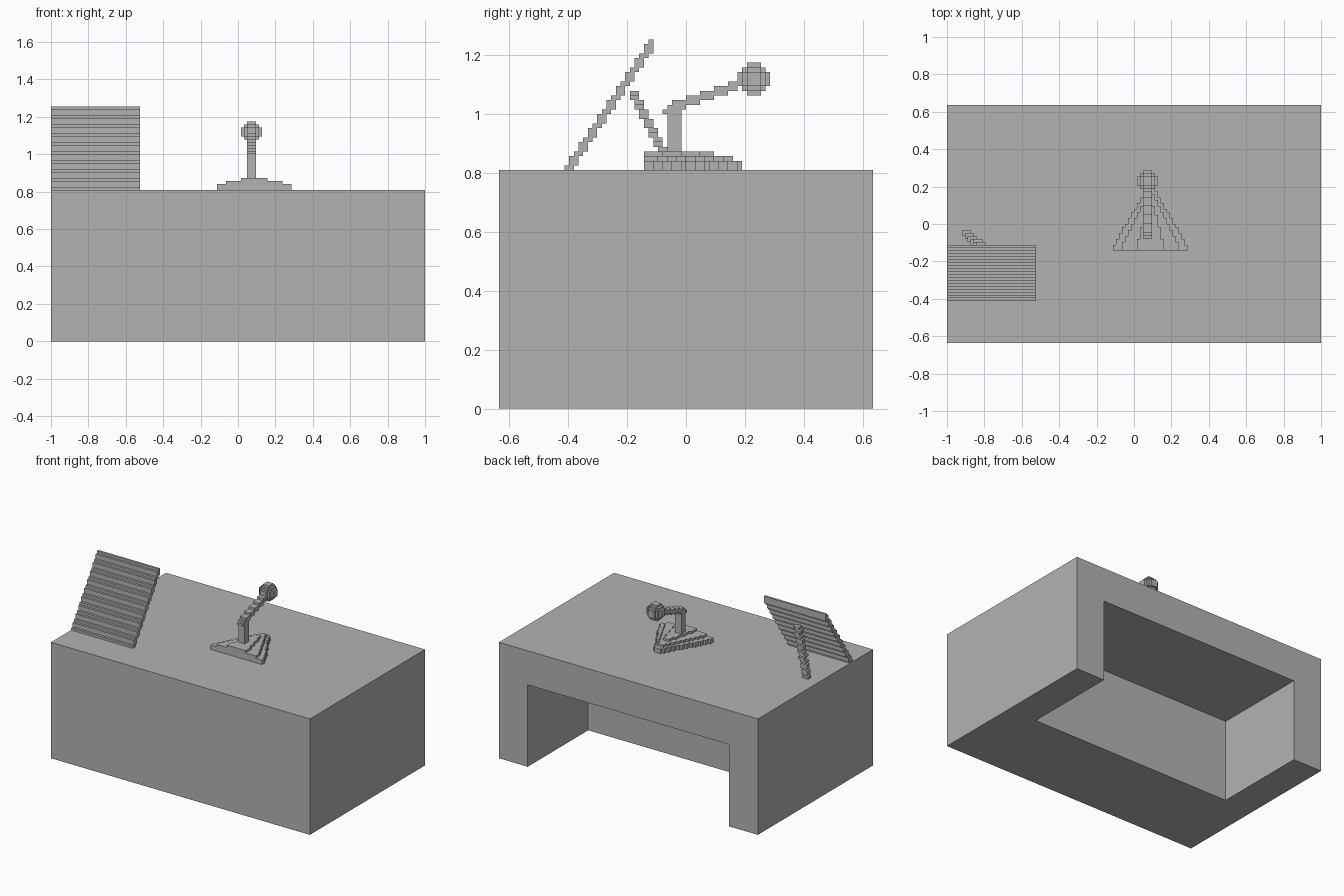
import bpy, bmesh
from mathutils import Vector

if "Cube" in bpy.data.objects:
    bpy.data.objects.remove(bpy.data.objects["Cube"], do_unlink=True)

V = 2 / 126                     # edge of one small block
NX, NY, NZ = 126, 80, 51        # desk size in blocks
ORIGIN = Vector((-1, -NY * V / 2, 0))

grey = bpy.data.materials.new("plain_grey")
grey.use_nodes = True
grey.diffuse_color = (0.45, 0.45, 0.45, 1)
grey.node_tree.nodes["Principled BSDF"].inputs["Base Color"].default_value = grey.diffuse_color


def finish(name, bm):
    mesh = bpy.data.meshes.new(name)
    bm.to_mesh(mesh)
    bm.free()
    mesh.materials.append(grey)
    obj = bpy.data.objects.new(name, mesh)
    bpy.context.collection.objects.link(obj)
    return obj


def box(name, lo, hi):
    """Box between two block-grid corners."""
    bm = bmesh.new()
    bmesh.ops.create_cube(bm, size=1)
    lo, hi = Vector(lo), Vector(hi)
    for v in bm.verts:
        t = v.co + Vector((0.5, 0.5, 0.5))
        v.co = ORIGIN + V * Vector([a + (b - a) * s for a, b, s in zip(lo, hi, t)])
    return finish(name, bm)


def blocks(name, cells):
    """Outer skin of a set of blocks; layer 0 rests on the desk top."""
    cells = set(cells)
    bm = bmesh.new()
    corners = {}

    def corner(p):
        if p not in corners:
            corners[p] = bm.verts.new(ORIGIN + V * Vector((p[0], p[1], p[2] + NZ)))
        return corners[p]

    for c in cells:
        for axis in range(3):
            u, w = (axis + 1) % 3, (axis + 2) % 3
            for side in (0, 1):
                n = list(c)
                n[axis] += 2 * side - 1
                if tuple(n) in cells:
                    continue
                ring = []
                for du, dw in ((0, 0), (1, 0), (1, 1), (0, 1)):
                    p = list(c)
                    p[axis] += side
                    p[u] += du
                    p[w] += dw
                    ring.append(corner(tuple(p)))
                bm.faces.new(ring if side else ring[::-1])
    return finish(name, bm)


# Desk with a knee space open at the back and below
desk = box("desk", (0, 0, 0), (NX, NY, NZ))
cutter = box("knee_space_cutter", (14, 38, -5), (NX - 14, NY + 5, NZ - 15))
cutter.hide_render = True
cut = desk.modifiers.new("knee_space", 'BOOLEAN')
cut.operation = 'DIFFERENCE'
cut.solver = 'EXACT'
cut.object = cutter
bpy.context.view_layer.objects.active = desk
bpy.ops.object.modifier_apply(modifier=cut.name)
bpy.data.objects.remove(cutter, do_unlink=True)

# Leaning panel, stepped backwards as it rises
panel = []
for k in range(28):
    y = 14 + round(k * 18 / 27)
    panel += [(x, j, k) for x in range(30) for j in (y, min(y + 1, 32))]
blocks("panel", panel)

# Slanted strut behind the panel
strut = []
for k in range(17):
    x, y = 5 + round(k * 0.62), 36 - round(k * 0.53)
    strut += [(x + i, y + j, k) for i in range(3) for j in range(2)]
blocks("panel_strut", strut)

# Triangular stepped foot: (layers, rows, half width at the front)
foot = []
for layers, rows, half in (((0, 1), 21, 12), ((2,), 19, 9), ((3,), 15, 4)):
    for r in range(rows):
        h = round(half + (1 - half) * max(r - 1, 0) / (rows - 2))
        foot += [(68 + i, 31 + r, k) for k in layers for i in range(-h, h + 1)]
blocks("microphone_foot", foot)

# Upright stem
blocks("microphone_stem", [(x, y, k) for x in range(66, 69)
                           for y in range(36, 39) for k in range(4, 13)])

# Rising arm
arm = []
for y in range(35, 53):
    k = int(12.4 + (y - 35) * 0.35)
    arm += [(x, y, k + i) for x in range(66, 69) for i in range(1 if y < 36 else 2)]
blocks("microphone_arm", arm)

# Round block-built head
R = range(-3, 4)
blocks("microphone_head", [(67 + a, 54 + b, 19 + c) for a in R for b in R for c in R
                           if a * a + b * b + c * c <= 11])
